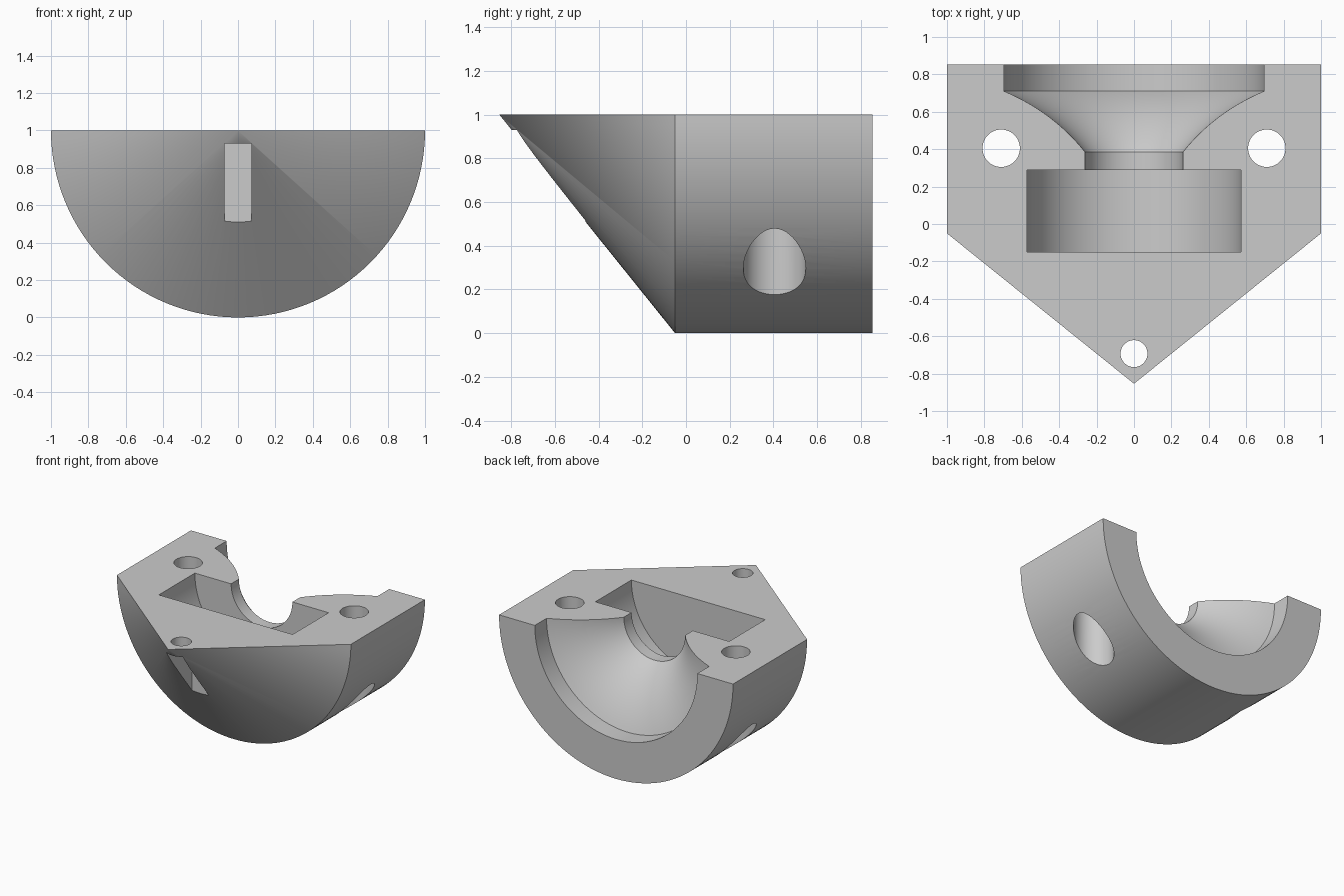
import bpy, bmesh, math
from mathutils import Matrix, Vector

if "Cube" in bpy.data.objects:
    bpy.data.objects.remove(bpy.data.objects["Cube"], do_unlink=True)

SEG = 128
END = 0.854           # half length along y
AXIS = Vector((0, 0, 1))

grey = bpy.data.materials.new("plain grey")
grey.use_nodes = True
grey.diffuse_color = (0.6, 0.6, 0.6, 1)
grey.node_tree.nodes["Principled BSDF"].inputs["Base Color"].default_value = (0.6, 0.6, 0.6, 1)


def to_object(name, bm):
    bmesh.ops.recalc_face_normals(bm, faces=bm.faces)
    mesh = bpy.data.meshes.new(name)
    bm.to_mesh(mesh)
    bm.free()
    mesh.materials.append(grey)
    obj = bpy.data.objects.new(name, mesh)
    bpy.context.collection.objects.link(obj)
    return obj


def lathe(name, profile, angle, steps, start=0.0):
    """Turn (radius, y) points about the horizontal axis and close the result."""
    bm = bmesh.new()
    turn = Matrix.Rotation(start, 3, 'Y')
    verts = [bm.verts.new(AXIS + turn @ Vector((r, y, 0))) for r, y in profile]
    edges = [bm.edges.new(pair) for pair in zip(verts, verts[1:])]
    bmesh.ops.spin(bm, geom=verts + edges, cent=AXIS, axis=(0, 1, 0),
                   angle=angle, steps=steps)
    bmesh.ops.remove_doubles(bm, verts=bm.verts, dist=1e-5)
    bmesh.ops.holes_fill(bm, edges=[e for e in bm.edges if e.is_boundary], sides=0)
    return to_object(name, bm)


def drill(name, x, y, radius, bottom, top):
    bm = bmesh.new()
    place = Matrix.Translation((x, y, (bottom + top) / 2))
    bmesh.ops.create_cone(bm, cap_ends=True, segments=64, radius1=radius,
                          radius2=radius, depth=top - bottom, matrix=place)
    return to_object(name, bm)


def block(name, low, high):
    low, high = Vector(low), Vector(high)
    bm = bmesh.new()
    place = Matrix.Translation((low + high) / 2) @ Matrix.Diagonal((*(high - low), 1))
    bmesh.ops.create_cube(bm, size=1, matrix=place)
    return to_object(name, bm)


# Half cylinder with a half cone nose
body = lathe("half_shell_body", [(0, -END), (1, -0.05), (1, END), (0, END)],
             math.pi, SEG // 2)

# Turned cavity: chamber, neck, curved flare and mouth
throat, control, mouth = Vector((0.262, 0.385)), Vector((0.433, 0.6)), Vector((0.695, 0.71))
flare = []
for i in range(17):
    t = i / 16
    flare.append(tuple(throat * (1 - t) ** 2 + control * 2 * t * (1 - t) + mouth * t * t))
bore = [(0, -0.15), (0.572, -0.15), (0.572, 0.29), (0.262, 0.29)] + flare
bore += [(0.695, 1), (0, 1)]
cutters = [lathe("cavity_cutter", bore, math.tau, SEG, math.pi / SEG)]

# Side bolt holes with wide counterbores from below
for side, x in (("left", 0.71), ("right", -0.71)):
    cutters.append(drill(side + "_bolt_cutter", x, 0.405, 0.1, 0.5, 1.2))
    cutters.append(drill(side + "_counterbore_cutter", x, 0.405, 0.143, -0.2, 0.75))

# Nose bolt hole and the slot beneath it
cutters.append(drill("nose_bolt_cutter", 0, -0.693, 0.072, 0.8, 1.2))
cutters.append(block("nose_slot_cutter", (-0.072, -1, 0.2), (0.072, -0.46, 0.93)))

bpy.context.view_layer.objects.active = body
for cutter in cutters:
    cutter.hide_render = True
    mod = body.modifiers.new(cutter.name, 'BOOLEAN')
    mod.operation = 'DIFFERENCE'
    mod.solver = 'EXACT'
    mod.object = cutter
    bpy.ops.object.modifier_apply(modifier=mod.name)
    bpy.data.objects.remove(cutter, do_unlink=True)

# Smooth turned surfaces, crisp machined edges
bpy.ops.object.select_all(action='DESELECT')
body.select_set(True)
bpy.ops.object.shade_smooth_by_angle(angle=math.radians(25))
